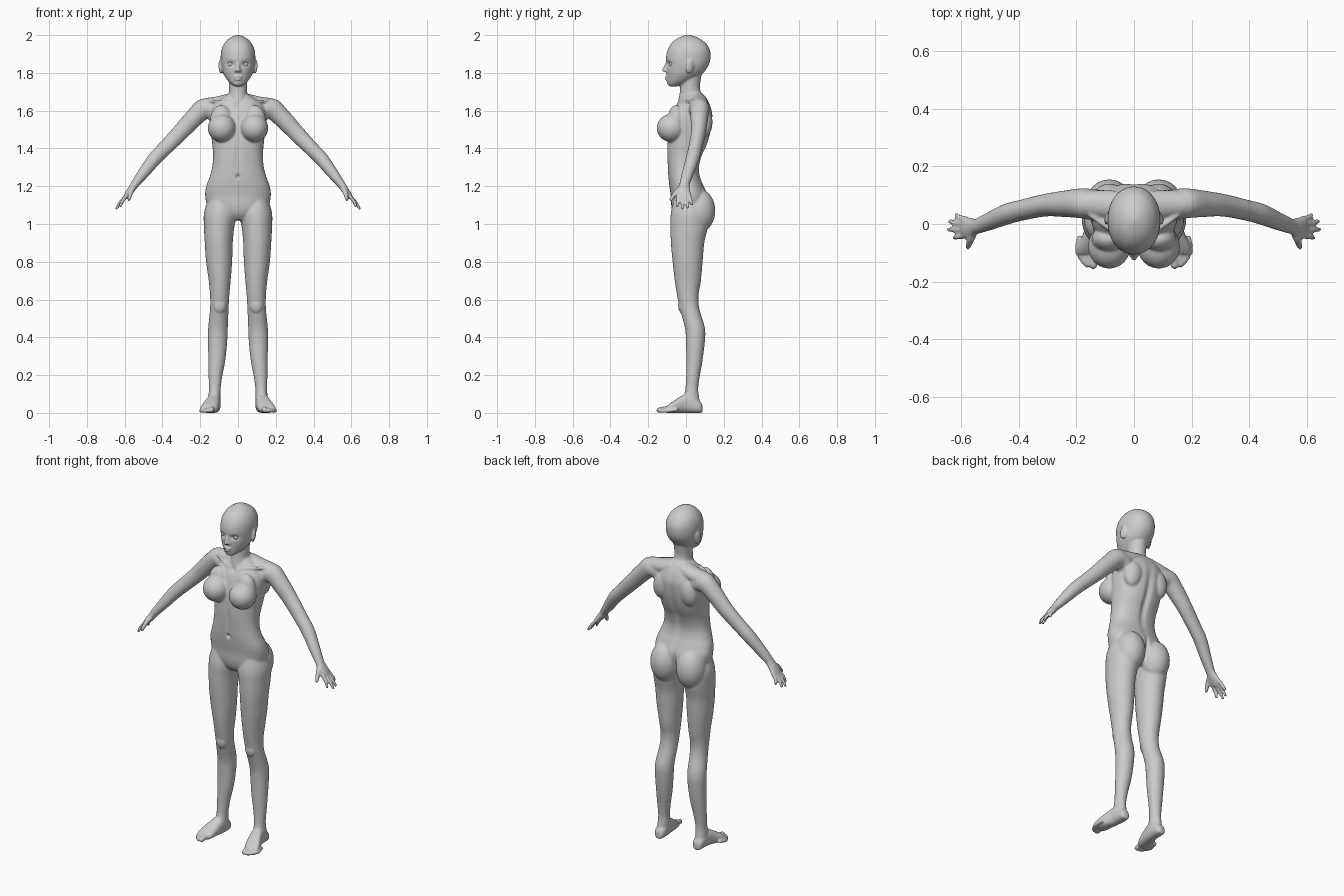
import bpy, bmesh, math
from mathutils import Vector, Matrix

bm = bmesh.new()
side = 1            # mirror sign used by every part helper
SIDES = 32


def loft(rings, p=2.0, steps=5):
    """Closed smooth skin through rings (centre, u axis, v axis)."""
    k = [Vector((*c, *u, *v)) for c, u, v in rings]
    k = [k[0]] + k + [k[-1]]
    path = []
    for i in range(1, len(k) - 2):
        a, b, c, d = k[i - 1:i + 3]
        for s in range(steps):
            t = s / steps
            path.append((b * 2 + (c - a) * t + (a * 2 - b * 5 + c * 4 - d) * t ** 2
                         + (b * 3 - a - c * 3 + d) * t ** 3) * 0.5)
    path.append(k[-2])
    loops = []
    for q in path:
        c, u, v = Vector(q[0:3]), Vector(q[3:6]), Vector(q[6:9])
        loop = []
        for j in range(SIDES):
            ang = 2 * math.pi * j / SIDES
            cs, sn = math.cos(ang), math.sin(ang)
            co = c + u * math.copysign(abs(cs) ** (2 / p), cs) + v * math.copysign(abs(sn) ** (2 / p), sn)
            loop.append(bm.verts.new((co.x * side, co.y, co.z)))
        loops.append(loop)
    for a, b in zip(loops, loops[1:]):
        for j in range(SIDES):
            bm.faces.new((a[j], a[j - 1], b[j - 1], b[j]))
    bm.faces.new(loops[0])
    bm.faces.new(loops[-1][::-1])


def stack(rows, p=2.0):
    """Horizontal sections: z, centre x, half width, front y, back y."""
    loft([((x, (f + b) / 2, z), (w, 0, 0), (0, (b - f) / 2, 0)) for z, x, w, f, b in rows], p)


def ball(c, r, rot=(0, 0, 0)):
    m = Matrix.Diagonal((*r, 1))
    for ang, ax in zip(rot, 'XYZ'):
        m = Matrix.Rotation(ang, 4, ax) @ m
    m = Matrix.Diagonal((side, 1, 1, 1)) @ Matrix.Translation(c) @ m
    bmesh.ops.create_uvsphere(bm, u_segments=32, v_segments=20, radius=1, matrix=m)


def tube(pts, hint=(0, 1, 0)):
    """Limb through points (x, y, z, radius along hint, radius across) with round ends."""
    rings = []
    for i, q in enumerate(pts):
        d = (Vector(pts[min(i + 1, len(pts) - 1)][:3]) - Vector(pts[max(i - 1, 0)][:3])).normalized()
        u = Vector(hint)
        u = (u - d * u.dot(d)).normalized()
        rings.append((q[:3], u * q[3], d.cross(u) * q[4]))
    loft(rings)
    for q in (pts[0], pts[-1]):
        ball(q[:3], [min(q[3:]) * 0.98] * 3)


# Trunk
stack([(1.02, 0, .07, -.04, .07), (1.05, 0, .12, -.065, .10), (1.09, 0, .16, -.077, .115),
       (1.15, 0, .174, -.081, .115), (1.20, 0, .168, -.088, .095), (1.25, 0, .15, -.094, .075),
       (1.30, 0, .137, -.097, .07), (1.36, 0, .132, -.10, .085), (1.42, 0, .136, -.10, .112),
       (1.48, 0, .143, -.095, .13), (1.54, 0, .15, -.085, .139), (1.59, 0, .15, -.07, .14),
       (1.635, 0, .13, -.048, .126), (1.665, 0, .09, -.03, .11), (1.69, 0, .05, -.02, .09)], 2.25)
# Neck
stack([(1.60, 0, .07, -.05, .12), (1.65, 0, .056, -.042, .10), (1.69, 0, .049, -.034, .082),
       (1.73, 0, .048, -.03, .074), (1.80, 0, .052, -.02, .085)])
# Head
stack([(1.728, 0, .016, -.085, -.05), (1.736, 0, .03, -.094, -.02), (1.752, 0, .049, -.098, .02),
       (1.775, 0, .066, -.10, .06), (1.80, 0, .079, -.102, .092), (1.84, 0, .089, -.104, .12),
       (1.88, 0, .092, -.106, .13), (1.92, 0, .088, -.098, .127), (1.955, 0, .073, -.078, .108),
       (1.98, 0, .05, -.05, .075), (1.994, 0, .026, -.02, .045), (2.002, 0, .004, .008, .016)], 2.1)
# Nose and lips
tube([(0, -.096, 1.86, .008, .008), (0, -.106, 1.838, .009, .009), (0, -.117, 1.815, .011, .011)], (1, 0, 0))
ball((0, -.101, 1.779), (.023, .011, .007))
ball((0, -.100, 1.767), (.019, .011, .008))

for side in (1, -1):
    # Nostril and ear
    ball((.011, -.106, 1.811), (.009, .010, .008))
    ball((.092, .020, 1.832), (.009, .022, .038), (-.15, .12, .35))
    # Shoulder slope and collar bone
    tube([(.03, .06, 1.655, .05, .04), (.10, .068, 1.637, .05, .04), (.17, .07, 1.625, .045, .042)])
    tube([(.018, -.042, 1.632, .009, .009), (.08, -.02, 1.648, .008, .008), (.15, .03, 1.65, .009, .009)])
    # Shoulder blade
    ball((.085, .095, 1.54), (.055, .045, .085), (0, -.2, 0))
    # Bust
    ball((.086, -.078, 1.508), (.074, .077, .074))
    ball((.088, -.052, 1.545), (.06, .046, .085))
    # Buttock
    ball((.086, .068, 1.07), (.083, .087, .115))
    # Leg
    stack([(1.14, .095, .06, -.06, .09), (1.06, .094, .086, -.08, .12), (.98, .1, .08, -.082, .115),
           (.90, .102, .074, -.08, .097), (.80, .10, .069, -.071, .088), (.70, .097, .058, -.06, .079),
           (.62, .097, .051, -.047, .066), (.55, .099, .049, -.032, .071), (.45, .106, .052, -.006, .10),
           (.38, .108, .051, .0, .10), (.28, .112, .045, .001, .088), (.20, .119, .037, .001, .074),
           (.13, .123, .031, -.003, .065), (.08, .125, .032, -.012, .07), (.02, .126, .032, -.01, .08)])
    ball((.097, -.018, .57), (.034, .024, .045))
    # Foot along y, flat on the ground
    loft([((x, y, h / 2), (w, 0, 0), (0, 0, h / 2)) for y, x, w, h in (
        (.087, .126, .014, .04), (.075, .126, .028, .06), (.04, .126, .034, .085), (0, .129, .036, .10),
        (-.04, .139, .041, .08), (-.08, .151, .046, .054), (-.105, .157, .042, .034))], 2.4)
    # Toes
    for x, y, r in ((.141, -.143, .0145), (.163, -.141, .011), (.176, -.130, .0105),
                    (.187, -.115, .010), (.196, -.098, .0095)):
        tube([(x - .006, y + .05, r + .008, r, r), (x - .001, y + .02, r + .004, r, r),
              (x, y, r, r, r)], (1, 0, 0))
    # Arm
    tube([(.13, .065, 1.60, .055, .06), (.183, .072, 1.607, .052, .056), (.24, .07, 1.555, .046, .049),
          (.31, .065, 1.48, .039, .044), (.39, .048, 1.398, .036, .039), (.44, .035, 1.347, .036, .037),
          (.50, .01, 1.27, .031, .030), (.55, -.01, 1.205, .026, .021)])
    # Palm
    tube([(.545, -.008, 1.21, .026, .021), (.566, -.012, 1.182, .033, .019), (.584, -.012, 1.158, .038, .016),
          (.594, -.012, 1.144, .036, .013)])
    # Fingers
    for y0, x, y, z in ((-.041, .623, -.048, 1.095), (-.021, .643, -.019, 1.083),
                        (-.001, .639, .009, 1.088), (.017, .616, .032, 1.105)):
        tube([(.582, y0, 1.158, .010, .010), ((.594 + x) / 2 + .005, (y0 + y) / 2, (1.144 + z) / 2, .0095, .0095),
              (x, y, z, .008, .008)])
    # Thumb
    tube([(.558, -.025, 1.188, .016, .016), (.568, -.055, 1.165, .013, .013), (.577, -.08, 1.13, .0095, .0095)],
         (1, 0, 0))

# Fuse all parts into one smooth skin
bmesh.ops.recalc_face_normals(bm, faces=bm.faces)
mesh = bpy.data.meshes.new("body_parts")
bm.to_mesh(mesh)
bm.free()
raw = bpy.data.objects.new("body_parts", mesh)
bpy.context.collection.objects.link(raw)
rm = raw.modifiers.new("fuse", 'REMESH')
rm.mode = 'VOXEL'
rm.voxel_size = .0052
sm = raw.modifiers.new("soften", 'SMOOTH')
sm.factor = .5
sm.iterations = 6
skin = bpy.data.meshes.new_from_object(raw.evaluated_get(bpy.context.evaluated_depsgraph_get()))
bpy.data.objects.remove(raw)

# Soft pushes: centre, radii, y offset (eye socket, mouth line, chin, navel, spine, belly line)
dents = [((.038, -.09, 1.847), (.022, .03, .013), .013), ((-.038, -.09, 1.847), (.022, .03, .013), .013),
         ((0, -.108, 1.773), (.02, .02, .003), .004), ((0, -.095, 1.745), (.016, .02, .012), -.004),
         ((0, -.095, 1.25), (.009, .03, .012), .014), ((0, .10, 1.42), (.018, .08, .15), -.014),
         ((0, -.10, 1.37), (.014, .04, .08), .006), ((0, -.045, 1.63), (.015, .03, .014), .008),
         ((0, .13, 1.08), (.010, .06, .07), -.02)]
for v in skin.vertices:
    for c, r, off in dents:
        if abs(v.co.z - c[2]) < 3 * r[2] and abs(v.co.x - c[0]) < 3 * r[0]:
            v.co.y += off * math.exp(-sum(((v.co[i] - c[i]) / r[i]) ** 2 for i in range(3)))
    v.co.z = max(v.co.z, 0)
skin.shade_smooth()
body = bpy.data.objects.new("body", skin)
bpy.context.collection.objects.link(body)

# Eyes
for s, label in ((1, "left_eye"), (-1, "right_eye")):
    bpy.ops.mesh.primitive_uv_sphere_add(segments=24, ring_count=16, radius=.018, location=(s * .037, -.071, 1.846))
    eye = bpy.context.object
    eye.name = label
    eye.data.shade_smooth()
